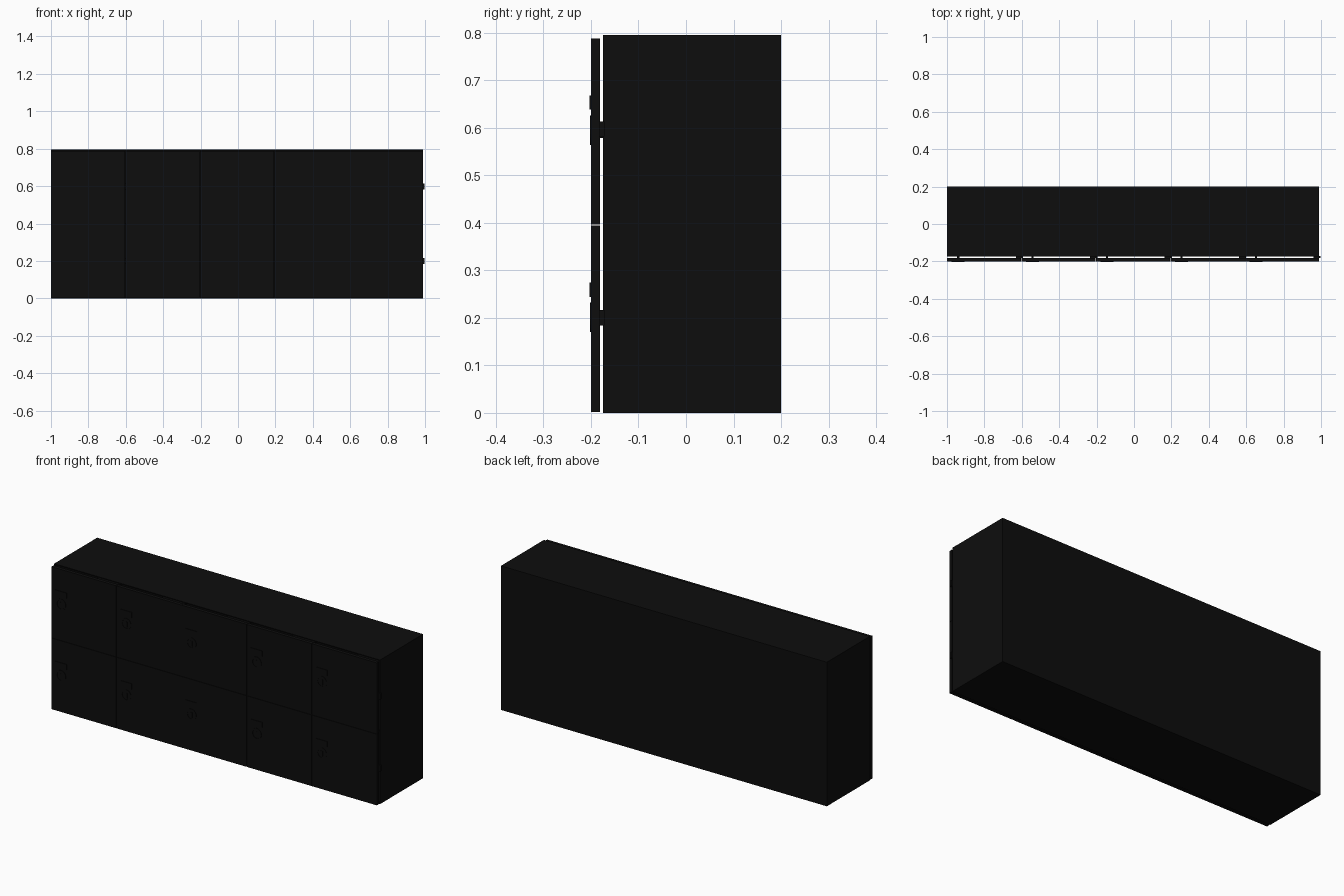
import bpy, bmesh
from math import cos, sin, pi

if "Cube" in bpy.data.objects:
    bpy.data.objects.remove(bpy.data.objects["Cube"])

COLS, ROWS = 5, 2
W, H = 0.398, 0.3975          # size of one locker
X0, T = -1.0, 0.004           # left edge, sheet thickness
Y_FRONT, Y_BACK = -0.175, 0.2

black = bpy.data.materials.new("black_paint")
black.diffuse_color = (0.004, 0.004, 0.004, 1)
black.use_nodes = True
black.node_tree.nodes["Principled BSDF"].inputs["Base Color"].default_value = black.diffuse_color


def finish(name, bm):
    bmesh.ops.recalc_face_normals(bm, faces=bm.faces)
    me = bpy.data.meshes.new(name)
    bm.to_mesh(me)
    bm.free()
    ob = bpy.data.objects.new(name, me)
    bpy.context.collection.objects.link(ob)
    me.materials.append(black)
    return ob


def box(name, x, y, z):
    """Box from (min, max) ranges."""
    bm = bmesh.new()
    bmesh.ops.create_cube(bm, size=1)
    for v in bm.verts:
        v.co = [r[0] + (c + 0.5) * (r[1] - r[0]) for r, c in zip((x, y, z), v.co)]
    return finish(name, bm)


def ring(name, cx, cz, rx, rz, inner, y0, y1, n=24):
    """Flat oval rim around the finger pull."""
    bm = bmesh.new()
    loops = []
    for s, y in ((1, y0), (1, y1), (inner, y1), (inner, y0)):
        loops.append([bm.verts.new((cx + rx * s * cos(2 * pi * i / n), y,
                                    cz + rz * s * sin(2 * pi * i / n))) for i in range(n)])
    for k in range(4):
        a, b = loops[k], loops[(k + 1) % 4]
        for i in range(n):
            j = (i + 1) % n
            bm.faces.new((a[i], a[j], b[j], b[i]))
    return finish(name, bm)


# Outer cabinet sheets
x1, z1 = X0 + COLS * W, ROWS * H
box("back_panel", (X0, x1), (Y_BACK - T, Y_BACK), (0, z1))
for i in range(COLS + 1):
    x = X0 + i * (W * COLS - T) / COLS
    box("upright_panel", (x, x + T), (Y_FRONT, Y_BACK - T), (0, z1))
for j in range(ROWS + 1):
    z = j * (z1 - T) / ROWS
    box("shelf_panel", (X0 + T, x1 - T), (Y_FRONT, Y_BACK - T), (z, z + T))

# Doors with finger pull, label plate and hinge
for i in range(COLS):
    for j in range(ROWS):
        x, z = X0 + i * W, j * 0.394
        box("door", (x, x + W - 0.002), (-0.2, -0.181), (z + 0.002, z + 0.394))
        hx, hz = x + 0.06, z + 0.201
        ring("pull_rim", hx, hz, 0.03, 0.031, 0.78, -0.2025, -0.199)
        box("pull_latch", (hx - 0.006, hx + 0.006), (-0.202, -0.172), (hz - 0.016, hz + 0.012))
        box("label_plate", (hx - 0.035, hx + 0.035), (-0.2035, -0.199), (z + 0.244, z + 0.274))
        zc = j * H + 0.2
        box("hinge", (x + W - 0.03, x + W + 0.008), (-0.183, -0.172), (zc - 0.016, zc + 0.016))
